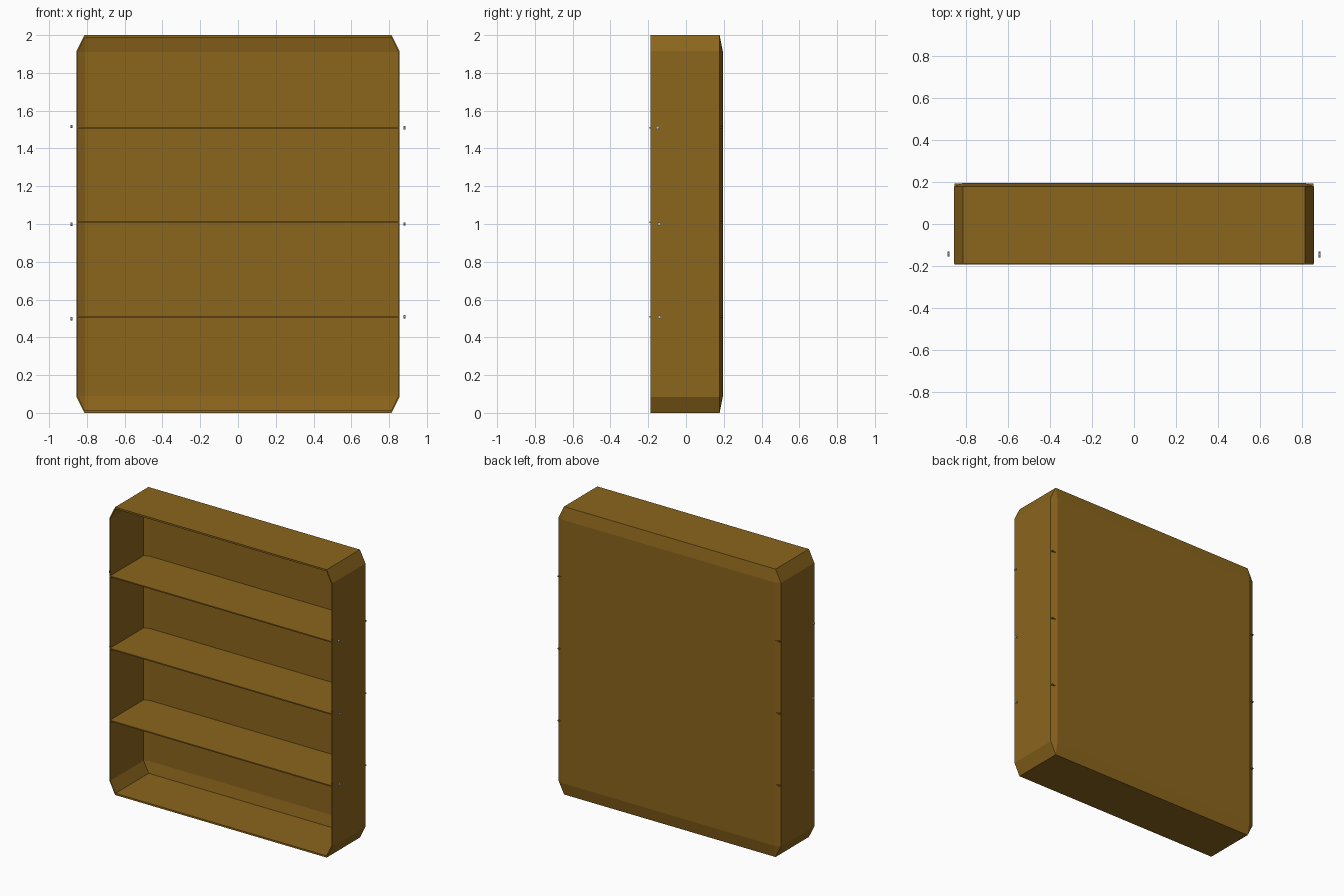
import bpy, bmesh
from math import pi
from mathutils import Matrix

if "Cube" in bpy.data.objects:
    bpy.data.objects.remove(bpy.data.objects["Cube"])

wood = bpy.data.materials.new("wood")
wood.diffuse_color = (0.26, 0.13, 0.012, 1)
wood.use_nodes = True
wood.node_tree.nodes["Principled BSDF"].inputs["Base Color"].default_value = wood.diffuse_color


def finish(bm, name, mat=None):
    me = bpy.data.meshes.new(name)
    bm.to_mesh(me)
    bm.free()
    ob = bpy.data.objects.new(name, me)
    bpy.context.collection.objects.link(ob)
    if mat:
        me.materials.append(mat)
    return ob


def box(bm, lo, hi):
    size = [b - a for a, b in zip(lo, hi)]
    mid = [(a + b) / 2 for a, b in zip(lo, hi)]
    m = Matrix.Translation(mid) @ Matrix.Diagonal((*size, 1))
    bmesh.ops.create_cube(bm, size=1, matrix=m)


# cabinet shell: open-fronted box, chamfered in stretched space
stretch = (0.042, 0.017, 0.085)
lo, hi = (-0.855, -0.188, 0), (0.855, 0.195, 2)
bm = bmesh.new()
box(bm, [a / s for a, s in zip(lo, stretch)], [b / s for b, s in zip(hi, stretch)])
bm.normal_update()
front = [f for f in bm.faces if f.normal.y < -0.9]
bmesh.ops.delete(bm, geom=front, context='FACES_ONLY')
edges = [e for e in bm.edges if not e.is_boundary]
bmesh.ops.bevel(bm, geom=edges, offset=1, offset_type='OFFSET', segments=1,
                profile=0.5, affect='EDGES')
shell = finish(bm, "cabinet_shell", wood)
solid = shell.modifiers.new("wall_thickness", 'SOLIDIFY')
solid.thickness = 0.14
solid.offset = -1
solid.use_even_offset = True
shell.scale = stretch

# shelves
for i, z in enumerate((0.508, 1.008, 1.51)):
    bm = bmesh.new()
    box(bm, (-0.852, -0.193, z - 0.004), (0.852, 0.192, z + 0.004))
    finish(bm, f"shelf_{i + 1}", wood)

# small shelf pins standing just off each side wall
pins = {1: ((-0.14, 0.508), (-0.142, 1.0), (-0.15, 1.51)),
        -1: ((-0.14, 0.498), (-0.14, 0.999), (-0.145, 1.516))}
for side, spots in pins.items():
    for i, (y, z) in enumerate(spots):
        bm = bmesh.new()
        m = Matrix.Translation((side * 0.881, y, z)) @ Matrix.Rotation(pi / 2, 4, 'Y')
        bmesh.ops.create_cone(bm, cap_ends=True, segments=8, radius1=0.009,
                              radius2=0.009, depth=0.009, matrix=m)
        finish(bm, f"{'right' if side > 0 else 'left'}_pin_{i + 1}")
